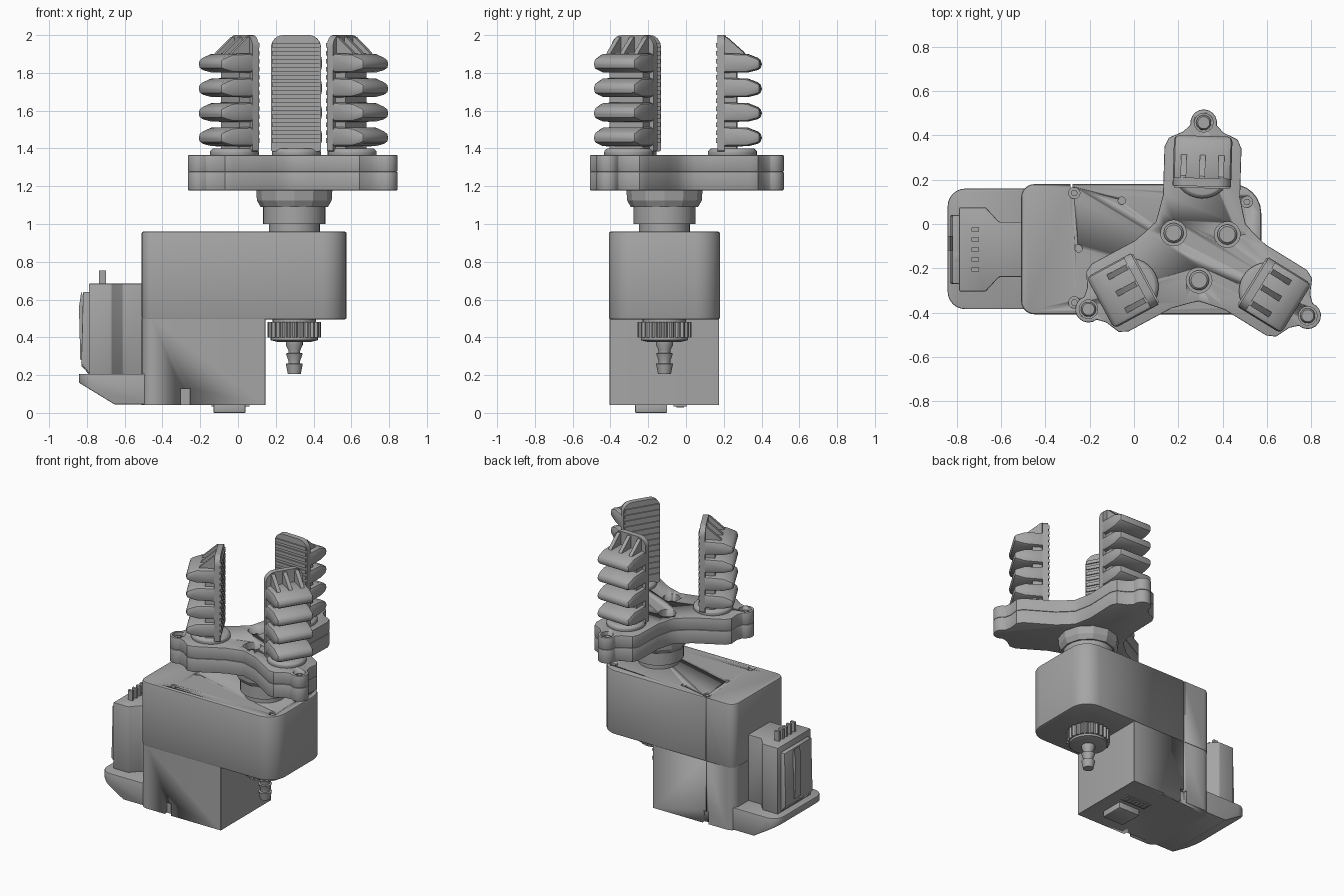
import bpy, bmesh, math
from mathutils import Matrix, Vector

if "Cube" in bpy.data.objects:
    bpy.data.objects.remove(bpy.data.objects["Cube"])

GREY = (0.38, 0.38, 0.38, 1)
grey = bpy.data.materials.new("plain grey")
grey.use_nodes = True
grey.diffuse_color = GREY
grey.node_tree.nodes["Principled BSDF"].inputs["Base Color"].default_value = GREY

I = Matrix.Identity(4)
# Profile planes: (y, z) extruded along x, and (x, z) extruded along -y
YZ = Matrix(((0, 0, 1, 0), (1, 0, 0, 0), (0, 1, 0, 0), (0, 0, 0, 1)))
XZ = Matrix(((1, 0, 0, 0), (0, 0, -1, 0), (0, 1, 0, 0), (0, 0, 0, 1)))


def finish(name, bm, m=I, bevel=0, segments=2, angle=35):
    bmesh.ops.recalc_face_normals(bm, faces=bm.faces)
    bm.transform(m)
    me = bpy.data.meshes.new(name)
    bm.to_mesh(me)
    bm.free()
    me.materials.append(grey)
    ob = bpy.data.objects.new(name, me)
    bpy.context.collection.objects.link(ob)
    bpy.ops.object.select_all(action='DESELECT')
    ob.select_set(True)
    bpy.context.view_layer.objects.active = ob
    if bevel:
        mod = ob.modifiers.new("soft edges", 'BEVEL')
        mod.width, mod.segments = bevel, segments
        mod.limit_method, mod.angle_limit = 'ANGLE', math.radians(40)
        bpy.ops.object.modifier_apply(modifier=mod.name)
    bpy.ops.object.shade_smooth_by_angle(angle=math.radians(angle))
    return ob


def prism_bm(pts, lo, hi):
    bm = bmesh.new()
    a = [bm.verts.new((x, y, lo)) for x, y in pts]
    b = [bm.verts.new((x, y, hi)) for x, y in pts]
    bm.faces.new(a[::-1])
    bm.faces.new(b)
    for i in range(len(a)):
        j = (i + 1) % len(a)
        bm.faces.new((a[i], a[j], b[j], b[i]))
    return bm


def prism(name, pts, lo, hi, m=I, **kw):
    return finish(name, prism_bm(pts, lo, hi), m, **kw)


def box(name, x0, x1, y0, y1, z0, z1, m=I, **kw):
    return prism(name, [(x0, y0), (x1, y0), (x1, y1), (x0, y1)], z0, z1, m, **kw)


def lathe(name, profile, m=I, n=32, **kw):
    # Closed solid of revolution about local z from (radius, height) pairs
    bm = bmesh.new()
    rings = [[bm.verts.new((r * math.cos(math.tau * i / n), r * math.sin(math.tau * i / n), z))
              for i in range(n)] for r, z in profile]
    bm.faces.new(rings[0])
    bm.faces.new(rings[-1])
    for a, b in zip(rings, rings[1:]):
        for i in range(n):
            j = (i + 1) % n
            bm.faces.new((a[i], a[j], b[j], b[i]))
    return finish(name, bm, m, **kw)


def rounded(x0, x1, y0, y1, radii, steps=6):
    # Rounded rectangle; radii run from (x0,y0) counter-clockwise
    pts = []
    corners = [(x0, y0, 1, 1), (x1, y0, -1, 1), (x1, y1, -1, -1), (x0, y1, 1, -1)]
    for k, ((x, y, sx, sy), r) in enumerate(zip(corners, radii)):
        for i in range(steps + 1):
            a = math.pi * (1 + k / 2 + i / steps / 2)
            pts.append((x + sx * r + r * math.cos(a), y + sy * r + r * math.sin(a)))
    return pts


def cut(ob, cutters):
    bpy.context.view_layer.objects.active = ob
    for c in cutters:
        mod = ob.modifiers.new("cut", 'BOOLEAN')
        mod.operation, mod.object, mod.solver = 'DIFFERENCE', c, 'EXACT'
        bpy.ops.object.modifier_apply(modifier=mod.name)
    for c in cutters:
        bpy.data.objects.remove(c)


def at(x, y, z=0):
    return Matrix.Translation((x, y, z))


def screw(name, m, r, top):
    lathe(name, [(r, top - 0.05), (r, top - 0.01), (r * 0.8, top)], m, n=20)
    for k in range(2):
        box(name + "_cross", -r * 0.6, r * 0.6, -r * 0.12, r * 0.12, top, top + 0.004,
            m @ Matrix.Rotation(k * math.pi / 2 + 0.5, 4, 'Z'))


# Motor housing: wide upper block and lower leg, with side notches
upper = prism("upper_housing", rounded(-0.51, 0.575, -0.408, 0.18, (0.06, 0.13, 0.13, 0.06)),
              0.495, 0.96, bevel=0.01)
lower = prism("lower_housing", rounded(-0.51, 0.145, -0.405, 0.175, (0.06, 0.005, 0.005, 0.06)),
              0.042, 0.5)
cut(lower, [box("notch_cutter", -0.305, -0.255, y - 0.03, y + 0.03, 0.0, 0.13) for y in (-0.41, 0.18)])
for part in (upper, lower):
    cut(part, [box("seam_cutter", -0.288, -0.278, 0.165, 0.25, -0.1, 1.1)])

# Housing lid screws and small holes
for x, y in ((-0.27, 0.14), (-0.27, -0.355), (0.51, 0.1), (0.51, -0.33)):
    cut(upper, [lathe("lid_hole_cutter", [(0.026, 0.94), (0.026, 1.0)], at(x, y), n=16)])
    lathe("lid_screw", [(0.016, 0.93), (0.016, 0.955)], at(x, y), n=6)
for x, y in ((-0.055, 0.105), (-0.25, -0.11)):
    cut(upper, [lathe("pin_hole_cutter", [(0.017, 0.94), (0.017, 1.0)], at(x, y), n=16)])

# Underside foot and pin header
box("foot", -0.13, 0.04, -0.27, -0.1, 0.0, 0.05, bevel=0.006)
box("pin_header", -0.14, 0.06, -0.065, 0.005, 0.035, 0.05)
for i in range(6):
    box("header_pin", -0.125 + i * 0.03, -0.11 + i * 0.03, -0.05, -0.01, 0.028, 0.04)

# Boat-shaped rear flange, its underside sliced at a slope
bm = prism_bm(rounded(-0.842, -0.45, -0.385, 0.16, (0.08, 0.01, 0.01, 0.08)), 0.045, 0.207)
cutting = bmesh.ops.bisect_plane(bm, geom=bm.verts[:] + bm.edges[:] + bm.faces[:],
                                 plane_co=(-0.842, 0, 0.16), plane_no=(-0.11, 0, -0.18), clear_outer=True)
bmesh.ops.holes_fill(bm, edges=[e for e in cutting["geom_cut"] if isinstance(e, bmesh.types.BMEdge)])
finish("rear_flange", bm, bevel=0.006)

# Cable plug with chamfered shoulders, latch and contact pins
C = -0.115
half = [(-0.79, 0.19), (-0.67, 0.19), (-0.61, 0.125), (-0.5, 0.125)]
outline = [(x, C - w) for x, w in half] + [(x, C + w) for x, w in half[::-1]]
prism("plug", outline, 0.2, 0.685, bevel=0.006)
prism("plug_taper", [(-0.785, 0.2), (-0.785, 0.64), (-0.815, 0.64), (-0.83, 0.25)],
      0.285 - 0.16, C + 0.42 - 0.13, XZ, bevel=0.004)
prism("plug_back", [(-0.78, 0.2), (-0.78, 0.64), (-0.82, 0.64), (-0.83, 0.26)], -0.04, 0.27, XZ, bevel=0.004)
prism("latch", [(-0.815, 0.28), (-0.815, 0.6), (-0.83, 0.64), (-0.842, 0.56), (-0.835, 0.28)],
      0.055, 0.12, XZ)
for i in range(5):
    y = C + (i - 2) * 0.045
    box("contact_pin", -0.735, -0.7, y - 0.009, y + 0.009, 0.66, 0.755)

# Barbed air fitting below the overhang
axis = at(0.298, -0.114)
gear = []
for i in range(96):
    r = 0.142 if i % 4 < 2 else 0.13
    gear.append((r * math.cos(math.tau * i / 96), r * math.sin(math.tau * i / 96)))
prism("knurled_nut", gear, 0.4, 0.48, axis)
lathe("nut_neck", [(0.115, 0.47), (0.115, 0.51)], axis)
lathe("nut_base", [(0.085, 0.375), (0.125, 0.385), (0.125, 0.41)], axis)
lathe("hose_barb", [(0.034, 0.205), (0.045, 0.26), (0.031, 0.262), (0.031, 0.275), (0.045, 0.315),
                    (0.031, 0.317), (0.031, 0.33), (0.045, 0.36), (0.045, 0.38)], axis, n=20)

# Output shaft collars
lathe("shaft_neck", [(0.135, 0.95), (0.135, 1.01)], axis)
lathe("shaft_collar", [(0.165, 1.0), (0.165, 1.09)], axis)
lathe("hub_collar", [(0.178, 1.09), (0.198, 1.125), (0.202, 1.19)], axis, n=12, angle=20)

# Three-armed hub outline: concave valleys, chamfered tips, round ears
arms = [math.radians(88.3 + 120 * k) for k in range(3)]
side = [(0.17, 0.19), (0.24, 0.174), (0.46, 0.174), (0.5, 0.155), (0.53, 0.09)]
ear = [(0.572 + 0.06 * math.cos(a), 0.06 * math.sin(a))
       for a in (math.radians(-100 + 20 * i) for i in range(11))]
arm = [(0.1175, -0.2035)] + [(r, -t) for r, t in side] + ear + side[::-1]
outline = []
for a in arms:
    rot = Matrix.Rotation(a, 2)
    outline += [tuple(rot @ Vector(p)) for p in arm]
prism("hub_lower_plate", outline, 1.178, 1.277, axis, bevel=0.005)
hub = prism("hub_upper_plate", outline, 1.277, 1.365, axis, bevel=0.005)
for a in arms:
    mid = axis @ Matrix.Rotation(a + math.pi, 4, 'Z') @ at(0.14, 0)
    tip = axis @ Matrix.Rotation(a, 4, 'Z') @ at(0.572, 0)
    cut(hub, [lathe("hub_hole_cutter", [(0.058, 1.29), (0.058, 1.4)], mid, n=24),
              lathe("ear_hole_cutter", [(0.042, 1.31), (0.042, 1.4)], tip, n=24)])
    screw("hub_screw", mid, 0.045, 1.325)
    screw("ear_screw", tip, 0.034, 1.345)

# Soft fingers: ribbed back, toothed gripping face, gusseted tip
rib = [(0.3, -0.05), (0.44, -0.048), (0.512, -0.03), (0.512, 0.022), (0.44, 0.05), (0.3, 0.055)]
for a in arms:
    m = axis @ Matrix.Rotation(a, 4, 'Z')
    lathe("finger_base", [(0.13, 1.36), (0.13, 1.385), (0.115, 1.4)], m @ at(0.36, 0), bevel=0.004)
    prism("grip_plate", rounded(-0.132, 0.132, 1.385, 2.0, (0.01, 0.01, 0.065, 0.065)),
          0.284, 0.322, m @ YZ)
    for i in range(13):
        z = 1.43 + i * 0.042
        box("grip_tooth", 0.276, 0.29, -0.125, 0.125, z, z + 0.024, m)
    box("finger_spine", 0.31, 0.385, -0.105, 0.105, 1.38, 1.88, m)
    for i in range(4):
        z = 1.46 + i * 0.13
        prism("finger_rib", [(r, z + h) for r, h in rib], -0.132, 0.132, m @ XZ, bevel=0.022)
    for t in (-0.085, 0, 0.085):
        prism("tip_gusset", [(0.3, 1.88), (0.44, 1.88), (0.42, 1.91), (0.33, 1.99), (0.3, 1.99)],
              t - 0.013, t + 0.013, m @ XZ)
